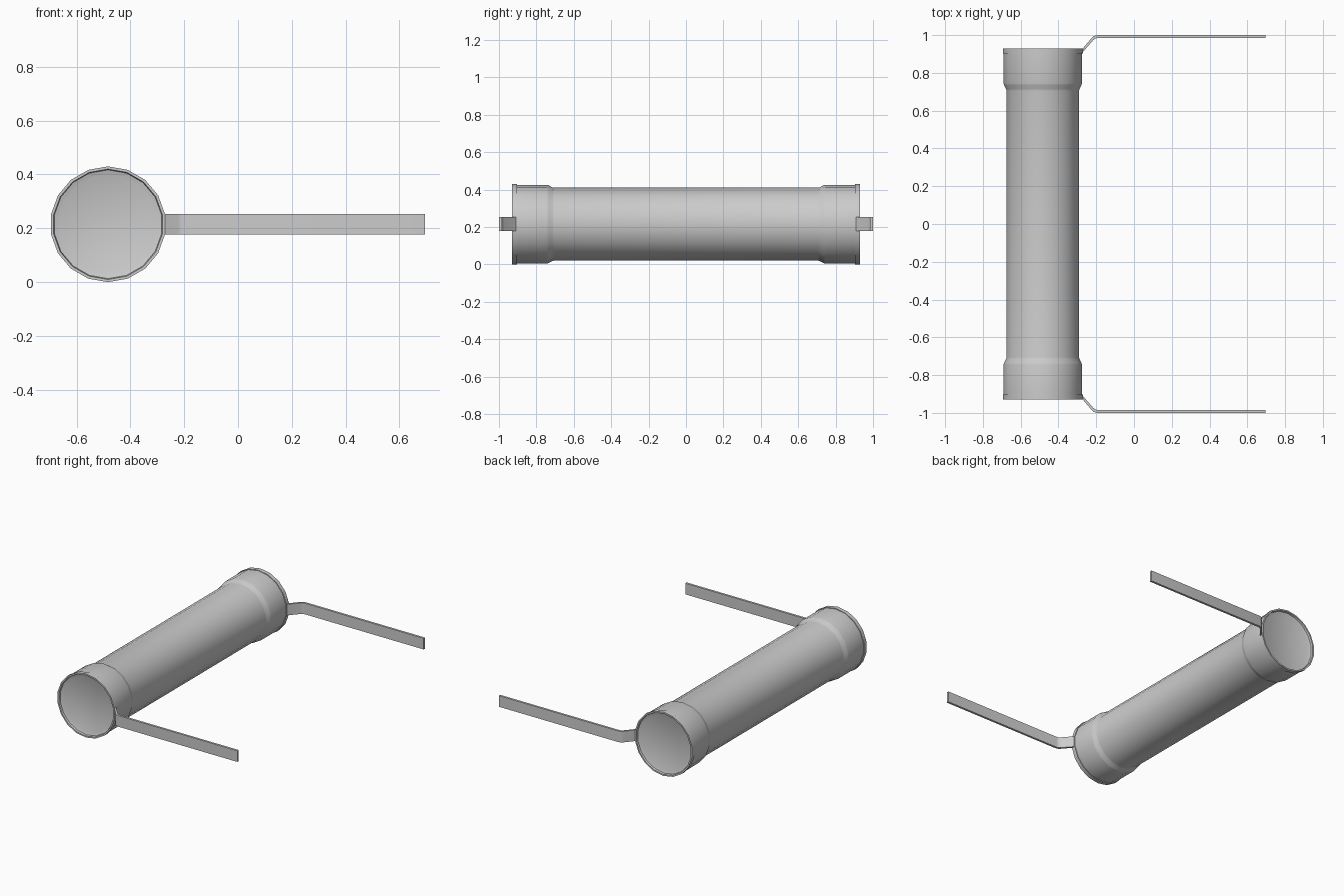
import bpy, bmesh, math

if "Cube" in bpy.data.objects:
    bpy.data.objects.remove(bpy.data.objects["Cube"])

SIDES = 18
CX, CZ = -0.483, 0.215


def finish(name, bm, angle):
    bmesh.ops.recalc_face_normals(bm, faces=bm.faces[:])
    me = bpy.data.meshes.new(name)
    bm.to_mesh(me)
    bm.free()
    ob = bpy.data.objects.new(name, me)
    bpy.context.collection.objects.link(ob)
    bpy.ops.object.select_all(action='DESELECT')
    ob.select_set(True)
    bpy.context.view_layer.objects.active = ob
    bpy.ops.object.shade_smooth_by_angle(angle=math.radians(angle))
    return ob


def lathe(name, profile):
    """Revolve (radius, y) points about the tube axis and cap both ends."""
    bm = bmesh.new()
    rings = []
    for r, y in profile:
        ring = []
        for i in range(SIDES):
            a = math.pi / 2 + 2 * math.pi * i / SIDES
            ring.append(bm.verts.new((CX + r * math.cos(a), y, CZ + r * math.sin(a))))
        rings.append(ring)
    for a, b in zip(rings, rings[1:]):
        for i in range(SIDES):
            j = (i + 1) % SIDES
            bm.faces.new((a[i], a[j], b[j], b[i]))
    bm.faces.new(rings[0])
    bm.faces.new(rings[-1])
    return finish(name, bm, 35)


def strap(name, s):
    """Bent flat bar: outer and inner edge of the plan outline, extruded in z."""
    outer = [(-0.275, 0.925), (-0.225, 0.984), (-0.212, 0.995), (-0.192, 1.0), (0.695, 1.0)]
    inner = [(-0.275, 0.905), (-0.216, 0.973), (-0.205, 0.982), (-0.19, 0.985), (0.695, 0.985)]
    h = 0.0373
    bm = bmesh.new()
    rows = [[bm.verts.new((x, s * y, CZ + dz)) for (x, y), dz in
             ((o, -h), (o, h), (i, h), (i, -h))] for o, i in zip(outer, inner)]
    for a, b in zip(rows, rows[1:]):
        for i in range(4):
            j = (i + 1) % 4
            bm.faces.new((a[i], a[j], b[j], b[i]))
    bm.faces.new(rows[0])
    bm.faces.new(rows[-1])
    return finish(name, bm, 35)


# Tube with flared collars, end rims and shallow recessed end discs
half = [(0.195, 0.705), (0.197, 0.715), (0.208, 0.735), (0.2105, 0.745),
        (0.2105, 0.903), (0.215, 0.903), (0.215, 0.93), (0.205, 0.93),
        (0.202, 0.918), (0.193, 0.916), (0.186, 0.913)]
lathe("tube", [(r, -y) for r, y in reversed(half)] + half)

# Side straps
strap("front_strap", -1)
strap("back_strap", 1)
